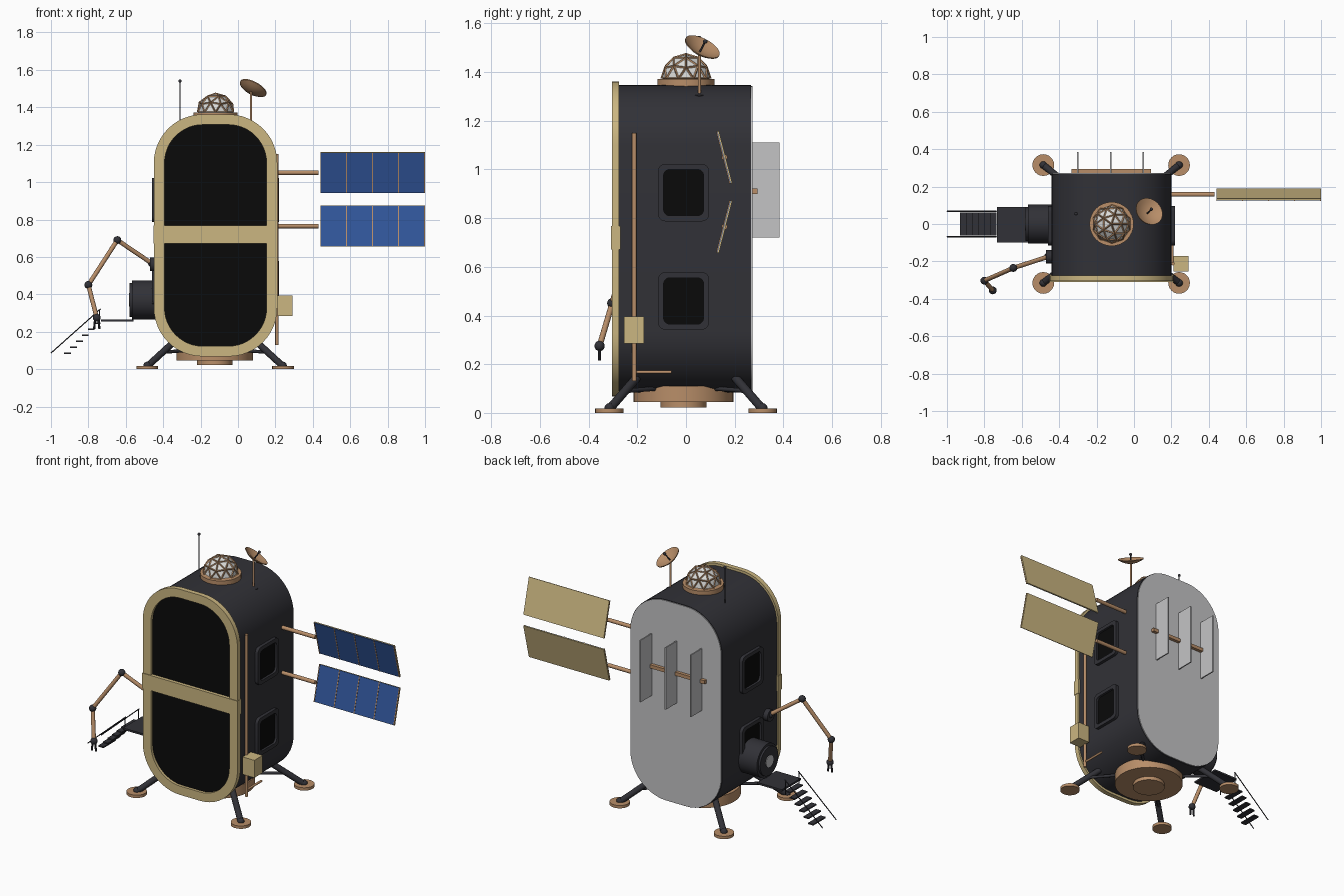
import bpy, bmesh, math
from mathutils import Vector, Matrix

cube = bpy.data.objects.get("Cube")
if cube:
    bpy.data.objects.remove(cube)


def material(name, r, g, b):
    m = bpy.data.materials.new(name)
    m.use_nodes = True
    m.diffuse_color = (r, g, b, 1)
    m.node_tree.nodes["Principled BSDF"].inputs["Base Color"].default_value = (r, g, b, 1)
    return m


HULL = material("charcoal", 0.031, 0.031, 0.038)
GLASS = material("black glass", 0.003, 0.003, 0.003)
GOLD = material("pale gold", 0.6, 0.47, 0.22)
COPPER = material("copper", 0.48, 0.27, 0.14)
GREY = material("radiator grey", 0.55, 0.55, 0.56)
WHITE = material("dome white", 0.72, 0.72, 0.7)
BLUE = material("solar blue", 0.03, 0.09, 0.32)
smooth = []


def finish(name, bm, *mats, soft=True):
    bmesh.ops.recalc_face_normals(bm, faces=bm.faces)
    me = bpy.data.meshes.new(name)
    bm.to_mesh(me)
    bm.free()
    ob = bpy.data.objects.new(name, me)
    bpy.context.collection.objects.link(ob)
    for m in mats:
        me.materials.append(m)
    if soft:
        smooth.append(ob)
    return ob


def box(name, lo, hi, mat):
    lo, hi = Vector(lo), Vector(hi)
    bm = bmesh.new()
    bmesh.ops.create_cube(bm, size=1, matrix=Matrix.Translation((lo + hi) / 2) @ Matrix.Diagonal((*(hi - lo), 1)))
    return finish(name, bm, mat, soft=False)


def rod(name, a, b, r, mat, r2=None, n=16):
    a, b = Vector(a), Vector(b)
    rot = (b - a).to_track_quat('Z', 'Y').to_matrix().to_4x4()
    bm = bmesh.new()
    bmesh.ops.create_cone(bm, cap_ends=True, segments=n, radius1=r, radius2=r if r2 is None else r2,
                          depth=(b - a).length, matrix=Matrix.Translation((a + b) / 2) @ rot)
    return finish(name, bm, mat)


def ball(name, c, r, mat):
    bm = bmesh.new()
    bmesh.ops.create_uvsphere(bm, u_segments=16, v_segments=10, radius=r, matrix=Matrix.Translation(c))
    return finish(name, bm, mat)


def outline(cu, cv, hu, hv, r, n=12):
    pts = []
    for k, (su, sv) in enumerate([(1, 1), (-1, 1), (-1, -1), (1, -1)]):
        for i in range(n + 1):
            a = (k + i / n) * math.pi / 2
            pts.append((cu + su * (hu - r) + r * math.cos(a), cv + sv * (hv - r) + r * math.sin(a)))
    return pts


def prism(name, axis, d0, d1, mat, outer, inner=None):
    """Extrude a rounded outline along an axis, optionally with a hole."""
    bm = bmesh.new()
    place = (lambda u, v, d: (u, d, v)) if axis == 'Y' else (lambda u, v, d: (d, u, v))
    loops = [[[bm.verts.new(place(u, v, d)) for u, v in pts] for d in (d0, d1)]
             for pts in ([outer, inner] if inner else [outer])]

    def bridge(p, q):
        for i in range(len(p)):
            j = (i + 1) % len(p)
            bm.faces.new((p[i], p[j], q[j], q[i]))
    for lp in loops:
        bridge(*lp)
    if inner:
        for s in (0, 1):
            bridge(loops[0][s], loops[1][s])
    else:
        for lp in loops[0]:
            bm.faces.new(lp)
    return finish(name, bm, mat)


# Hull, front frame, front glazing and back cover
CX, CZ = -0.12, 0.715
prism("hull", 'Y', -0.28, 0.268, HULL, outline(CX, CZ, 0.32, 0.632, 0.25))
prism("back_cover", 'Y', 0.265, 0.273, GREY, outline(CX, CZ, 0.316, 0.628, 0.246))
prism("front_frame", 'Y', -0.305, -0.275, GOLD, outline(CX, CZ, 0.33, 0.647, 0.26),
      outline(CX, CZ, 0.273, 0.592, 0.205))
prism("front_glass", 'Y', -0.288, -0.278, GLASS, outline(CX, CZ, 0.28, 0.6, 0.21))
box("front_band", (-0.452, -0.309, 0.672), (0.212, -0.27, 0.767), GOLD)

# Side windows
for side, s, x in (("left", 1, 0.2), ("right", -1, -0.44)):
    for level, z in (("upper", 0.905), ("lower", 0.46)):
        prism(f"{side}_{level}_window_frame", 'X', x - 0.01 * s, x + 0.02 * s, HULL,
              outline(-0.01, z, 0.105, 0.118, 0.03, 5), outline(-0.01, z, 0.082, 0.095, 0.025, 5))
        prism(f"{side}_{level}_window_glass", 'X', x - 0.01 * s, x + 0.006 * s, GLASS,
              outline(-0.01, z, 0.086, 0.099, 0.025, 5))

# Base ring and nozzle
rod("base_ring", (-0.125, -0.01, 0.045), (-0.125, -0.01, 0.11), 0.205, COPPER, n=48)
rod("base_nozzle", (-0.125, -0.01, 0.022), (-0.125, -0.01, 0.06), 0.095, COPPER, n=32)

# Landing legs
for sx in (-1, 1):
    for sy in (-1, 1):
        tag = ("left" if sx > 0 else "right") + ("_back" if sy > 0 else "_front")

        def at(dx, dy, z):
            return (-0.122 + sx * dx, sy * dy, z)
        rod(tag + "_foot", at(0.363, 0.315, 0), at(0.363, 0.315, 0.018), 0.058, COPPER, n=24)
        rod(tag + "_leg", at(0.363, 0.315, 0.015), at(0.2, 0.185, 0.165), 0.018, HULL)
        rod(tag + "_brace", at(0.285, 0.25, 0.09), at(0.15, 0.12, 0.1), 0.009, HULL)
        ball(tag + "_ankle", at(0.363, 0.315, 0.02), 0.02, HULL)

# Geodesic dome on the roof
rod("dome_base", (-0.12, 0, 1.325), (-0.12, 0, 1.372), 0.118, COPPER, n=32)


def dome(name, r, mat):
    bm = bmesh.new()
    bmesh.ops.create_icosphere(bm, subdivisions=2, radius=r)
    bmesh.ops.delete(bm, geom=[v for v in bm.verts if v.co.z < -0.01], context='VERTS')
    bmesh.ops.translate(bm, verts=bm.verts, vec=(-0.12, 0, 1.373))
    return finish(name, bm, mat, soft=False)


dome("dome_panels", 0.1, WHITE)
wire = dome("dome_struts", 0.101, COPPER).modifiers.new("struts", 'WIREFRAME')
wire.thickness = 0.009

# Dish antenna: a shallow bowl tilted on a mast
rod("dish_foot", (0.07, 0.055, 1.29), (0.07, 0.055, 1.305), 0.025, HULL)
rod("dish_mast", (0.07, 0.055, 1.29), (0.07, 0.055, 1.485), 0.006, COPPER)
normal = Vector((0.42, 0.42, 0.8)).normalized()
tilt = Matrix.Translation((0.069, 0.055, 1.48)) @ normal.to_track_quat('Z', 'Y').to_matrix().to_4x4()
bm = bmesh.new()
profile = [bm.verts.new((0.078 * t, 0, 0.026 * t * t)) for t in (0, 0.25, 0.5, 0.75, 1)]
profile += [bm.verts.new((0.078 * t, 0, 0.026 * t * t + 0.005)) for t in (1, 0.75, 0.5, 0.25, 0)]
edges = [bm.edges.new(p) for p in zip(profile, profile[1:])]
bmesh.ops.spin(bm, geom=profile + edges, axis=(0, 0, 1), cent=(0, 0, 0), angle=math.tau, steps=32)
bmesh.ops.remove_doubles(bm, verts=bm.verts, dist=0.0005)
bmesh.ops.transform(bm, matrix=tilt, verts=bm.verts)
finish("dish_bowl", bm, COPPER)
rod("dish_feed", tilt @ Vector((0, 0, 0)), tilt @ Vector((0, 0, 0.055)), 0.004, HULL)
ball("dish_feed_tip", tilt @ Vector((0, 0, 0.057)), 0.009, HULL)

# Whip antenna
rod("whip_antenna", (-0.31, 0.055, 1.28), (-0.31, 0.055, 1.54), 0.003, HULL)
ball("whip_tip", (-0.31, 0.055, 1.54), 0.009, HULL)

# Solar wings: gold backing, blue cells in front, copper dividers
for tag, z, lean in (("upper", 1.05, 1), ("lower", 0.765, -1)):
    rod(tag + "_wing_arm", (0.18, 0.158, z), (0.43, 0.158, z), 0.012, COPPER)
    wing = [box(tag + "_wing_back", (0.44, -0.001, -0.112), (1, 0.005, 0.112), GOLD),
            box(tag + "_wing_cells", (0.442, -0.005, -0.11), (0.998, 0, 0.11), BLUE)]
    for i in range(5):
        x = 0.4425 + i * 0.13875
        wing.append(box(f"{tag}_wing_divider_{i + 1}", (x - 0.0025, -0.007, -0.111),
                        (x + 0.0025, -0.003, 0.111), COPPER))
    for ob in wing:
        ob.data.transform(Matrix.Translation((0, 0.158, z)) @ Matrix.Rotation(lean * 0.25, 4, 'X'))

# Back radiator fins on a bar
box("radiator_bar", (-0.335, 0.268, 0.9), (0.09, 0.293, 0.922), COPPER)
for i in range(3):
    x = -0.3 + 0.175 * i
    box(f"radiator_fin_{i + 1}", (x - 0.004, 0.27, 0.72), (x + 0.004, 0.385, 1.11), GREY)

# Pipes and equipment box on the left side
rod("vertical_pipe", (0.208, -0.212, 0.13), (0.208, -0.212, 1.15), 0.009, COPPER)
rod("lower_pipe", (0.205, -0.21, 0.168), (0.205, -0.06, 0.168), 0.007, COPPER)
box("equipment_box", (0.21, -0.255, 0.285), (0.292, -0.172, 0.395), GOLD)

# Airlock drum, platform and stairs on the right side
rod("airlock_drum", (-0.42, 0, 0.37), (-0.567, 0, 0.37), 0.105, HULL, n=40)
rod("airlock_cap", (-0.56, 0, 0.37), (-0.58, 0, 0.37), 0.09, HULL, n=40)
rod("airlock_port", (-0.575, 0, 0.37), (-0.584, 0, 0.37), 0.036, GREY, n=24)
box("platform", (-0.732, -0.098, 0.254), (-0.56, 0.092, 0.266), HULL)
for i in range(6):
    x, z = -0.752 - 0.032 * i, 0.245 - 0.032 * i
    box(f"step_{i + 1}", (x - 0.018, -0.062, z - 0.004), (x + 0.018, 0.062, z + 0.004), HULL)
for tag, y in (("front", -0.068), ("back", 0.068)):
    rod(tag + "_handrail", (-1, y, 0.086), (-0.735, y, 0.322), 0.003, HULL, n=8)
    rod(tag + "_rail_post", (-0.74, y, 0.225), (-0.74, y, 0.317), 0.003, HULL, n=8)

# Robot arm
joints = [(-0.46, -0.175, 0.565), (-0.645, -0.235, 0.69), (-0.8, -0.303, 0.45), (-0.755, -0.355, 0.275)]
rod("arm_mount", (-0.42, -0.175, 0.56), (-0.47, -0.175, 0.56), 0.036, HULL, n=24)
for i, j in enumerate(joints):
    ball(f"arm_joint_{i + 1}", j, 0.021, HULL)
for i, (a, b) in enumerate(zip(joints, joints[1:])):
    rod(f"arm_link_{i + 1}", a, b, 0.012, COPPER)
for i, d in enumerate((-0.014, 0.014)):
    x, y, z = joints[-1]
    rod(f"gripper_finger_{i + 1}", (x + d * 0.6, y, z), (x + d, y, 0.215), 0.006, HULL, n=8)

# Smooth shading with sharp edges kept
bpy.ops.object.select_all(action='DESELECT')
for ob in smooth:
    ob.select_set(True)
bpy.context.view_layer.objects.active = smooth[0]
bpy.ops.object.shade_smooth_by_angle()
